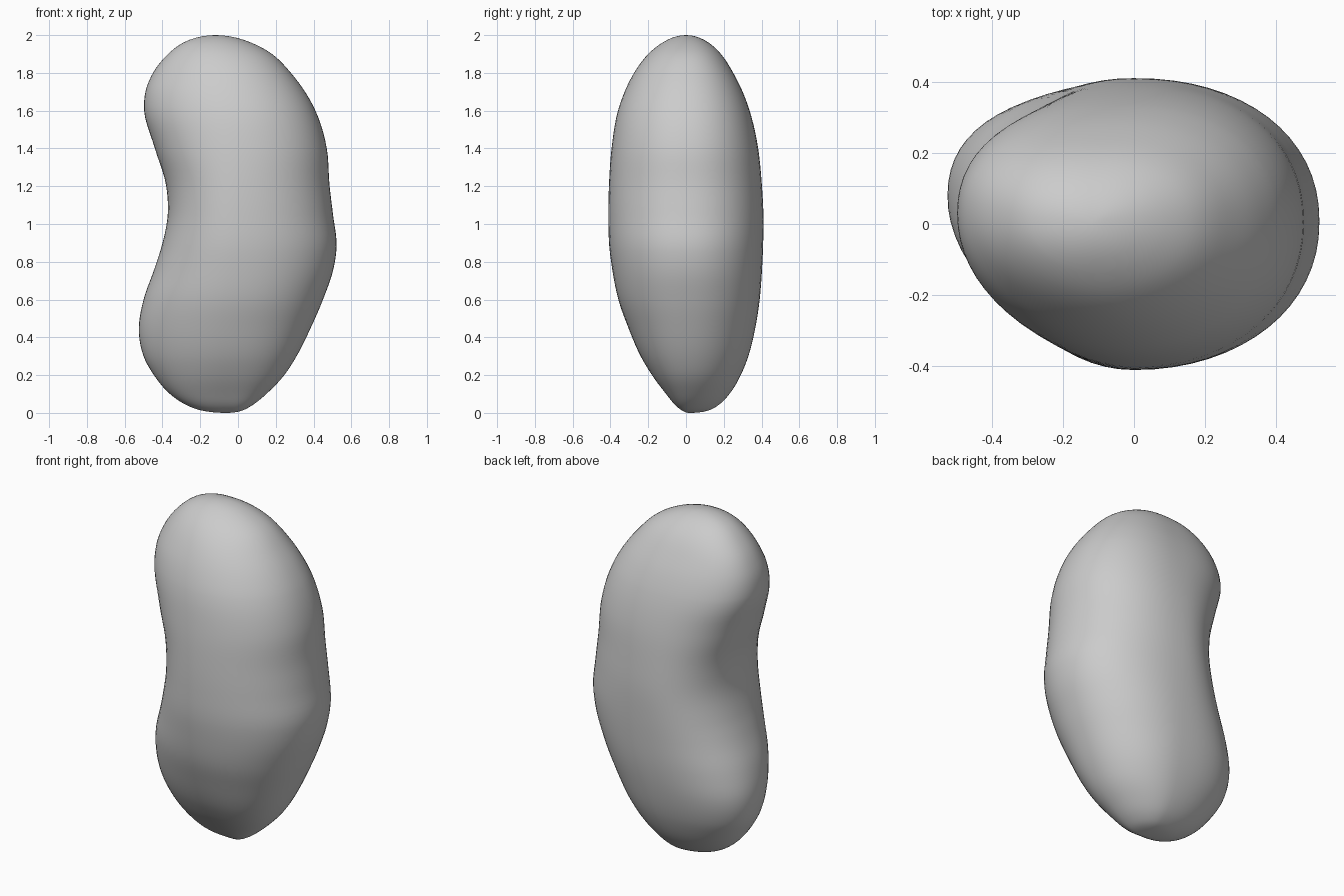
import bpy, bmesh, math

if "Cube" in bpy.data.objects:
    bpy.data.objects.remove(bpy.data.objects["Cube"])

# Cross-section stations: z, left x, right x, front y, back y, centre x, left-tip y
STATIONS = [
    (0.00, -0.06, -0.06, 0.02, 0.02, -0.06, 0.02),
    (0.01, -0.18, 0.015, -0.015, 0.11, -0.06, 0.04),
    (0.04, -0.27, 0.075, -0.055, 0.17, -0.06, 0.05),
    (0.10, -0.36, 0.15, -0.105, 0.23, -0.06, 0.06),
    (0.20, -0.445, 0.245, -0.18, 0.29, -0.05, 0.07),
    (0.30, -0.50, 0.31, -0.24, 0.33, -0.04, 0.08),
    (0.45, -0.525, 0.385, -0.305, 0.367, -0.03, 0.08),
    (0.60, -0.50, 0.45, -0.358, 0.39, -0.01, 0.06),
    (0.77, -0.44, 0.507, -0.392, 0.403, 0.00, 0.04),
    (0.88, -0.405, 0.522, -0.406, 0.408, 0.00, 0.03),
    (1.05, -0.372, 0.503, -0.411, 0.41, 0.00, 0.02),
    (1.20, -0.38, 0.485, -0.408, 0.402, 0.00, 0.02),
    (1.40, -0.44, 0.47, -0.394, 0.382, 0.00, 0.02),
    (1.60, -0.497, 0.41, -0.36, 0.337, -0.02, 0.03),
    (1.70, -0.49, 0.355, -0.325, 0.30, -0.04, 0.03),
    (1.80, -0.45, 0.28, -0.275, 0.25, -0.06, 0.03),
    (1.90, -0.37, 0.18, -0.20, 0.185, -0.09, 0.02),
    (1.96, -0.29, 0.07, -0.125, 0.12, -0.11, 0.01),
    (2.00, -0.12, -0.12, 0.0, 0.0, -0.12, 0.0),
]
SEGMENTS, STEPS = 64, 5
# Polar angle of each height keeps both ends evenly rounded
ANGLES = [math.acos(max(-1, min(1, 1 - s[0]))) for s in STATIONS]
LAST = len(STATIONS) - 1


def slope(i, c):
    a, b = max(i - 1, 0), min(i + 1, LAST)
    if a == i or b == i:
        return (STATIONS[b][c] - STATIONS[a][c]) / (ANGLES[b] - ANGLES[a])
    h0, h1 = ANGLES[i] - ANGLES[a], ANGLES[b] - ANGLES[i]
    d0 = (STATIONS[i][c] - STATIONS[a][c]) / h0
    d1 = (STATIONS[b][c] - STATIONS[i][c]) / h1
    return (d0 * h1 + d1 * h0) / (h0 + h1)


def section(i, t):
    h = ANGLES[i + 1] - ANGLES[i]
    out = [1 - math.cos(ANGLES[i] + h * t)]
    for c in range(1, 7):
        a, b = STATIONS[i][c], STATIONS[i + 1][c]
        out.append((2 * t**3 - 3 * t**2 + 1) * a + (3 * t**2 - 2 * t**3) * b
                   + h * ((t**3 - 2 * t**2 + t) * slope(i, c)
                          + (t**3 - t**2) * slope(i + 1, c)))
    return out


def ring_point(s, k):
    z, xl, xr, yf, yb, xc, yl = s
    a = 2 * math.pi * k / SEGMENTS
    c, n = math.cos(a), math.sin(a)
    tip = 0.3 * (yf + yb) / 2 + 0.007 if c > 0 else yl
    # slightly fuller than an ellipse
    p = 0.93
    x = xc + ((xr - xc) if c > 0 else (xc - xl)) * math.copysign(abs(c) ** p, c)
    # blend the tip offset in smoothly so front and back stay rounded
    mid = (yf + yb) / 2
    tip = mid + (tip - mid) * abs(c) ** 1.5
    half = (yb - yf) / 2
    y = tip + half * math.copysign(abs(n) ** p, n)
    return (x, y, z)


sections = [section(i, q / STEPS) for i in range(LAST) for q in range(STEPS)][1:]

# Bean-shaped body skinned through the sections
bm = bmesh.new()
rings = [[bm.verts.new(ring_point(s, k)) for k in range(SEGMENTS)] for s in sections]
for low, high in zip(rings, rings[1:]):
    for k in range(SEGMENTS):
        j = (k + 1) % SEGMENTS
        bm.faces.new((low[k], low[j], high[j], high[k]))
bottom = bm.verts.new((-0.06, 0.02, 0.0))
top = bm.verts.new((-0.12, 0.0, 2.0))
for k in range(SEGMENTS):
    j = (k + 1) % SEGMENTS
    bm.faces.new((rings[0][j], rings[0][k], bottom))
    bm.faces.new((rings[-1][k], rings[-1][j], top))
bmesh.ops.recalc_face_normals(bm, faces=bm.faces)
for f in bm.faces:
    f.smooth = True
mesh = bpy.data.meshes.new("bean_body")
bm.to_mesh(mesh)
bm.free()
body = bpy.data.objects.new("bean_body", mesh)
bpy.context.collection.objects.link(body)
